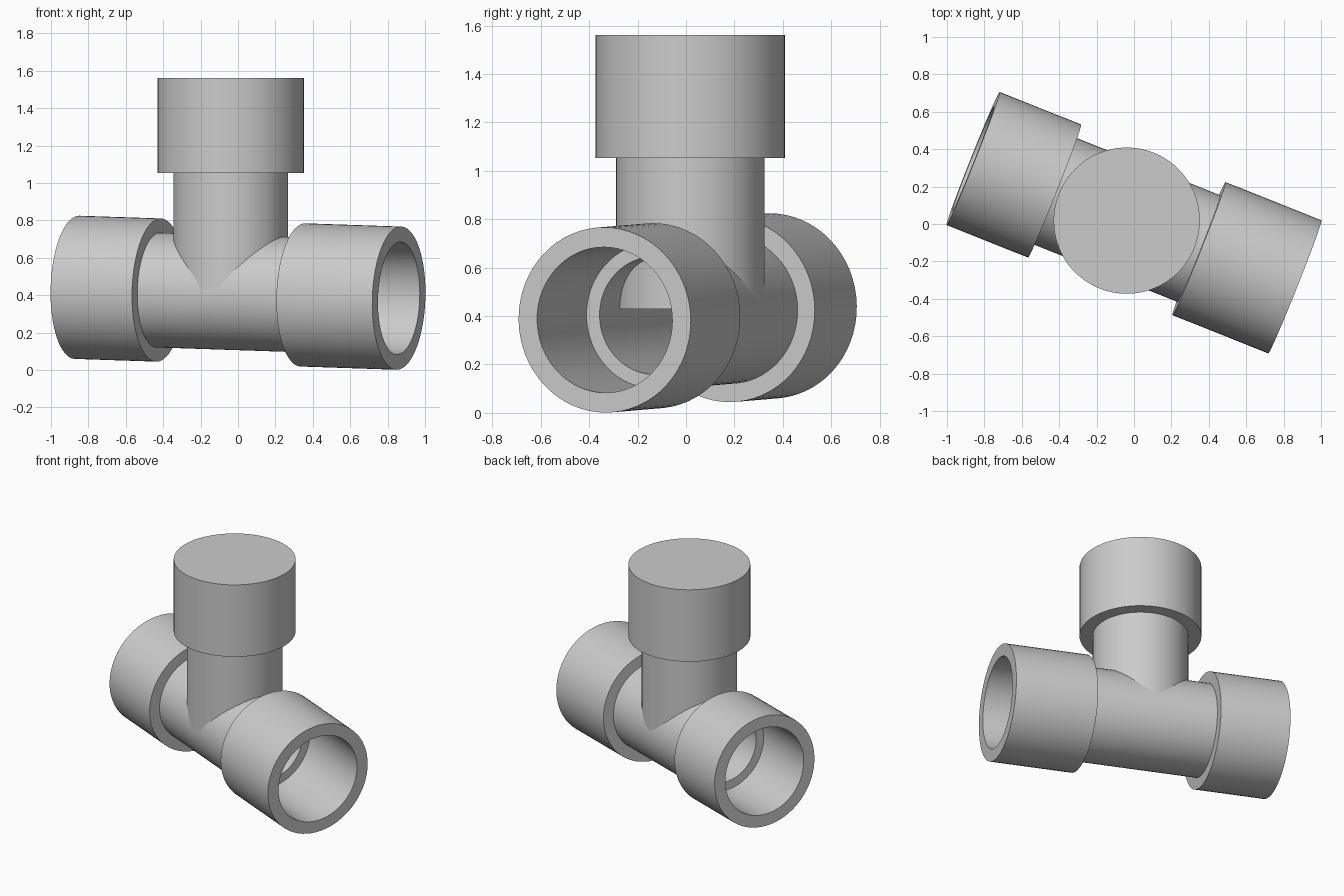
import bpy, bmesh, math
from mathutils import Vector, Matrix

if "Cube" in bpy.data.objects:
    bpy.data.objects.remove(bpy.data.objects["Cube"])

SEGMENTS = 64


def lathe(name, profile, matrix, closed):
    """Spin (radius, height) points about local z, then place with matrix."""
    bm = bmesh.new()
    verts = [bm.verts.new((r, 0, h)) for r, h in profile]
    pairs = list(zip(verts, verts[1:]))
    if closed:
        pairs.append((verts[-1], verts[0]))
    edges = [bm.edges.new(p) for p in pairs]
    bmesh.ops.spin(bm, geom=verts + edges, cent=(0, 0, 0), axis=(0, 0, 1),
                   angle=math.tau, steps=SEGMENTS, use_merge=False)
    bmesh.ops.remove_doubles(bm, verts=bm.verts, dist=1e-5)
    # Flat discs close any open rims
    rims = [e for e in bm.edges if e.is_boundary]
    if rims:
        bmesh.ops.holes_fill(bm, edges=rims, sides=0)
    bmesh.ops.recalc_face_normals(bm, faces=bm.faces)
    mesh = bpy.data.meshes.new(name)
    bm.to_mesh(mesh)
    bm.free()
    obj = bpy.data.objects.new(name, mesh)
    bpy.context.collection.objects.link(obj)
    obj.matrix_world = matrix
    bpy.ops.object.select_all(action='DESELECT')
    obj.select_set(True)
    bpy.context.view_layer.objects.active = obj
    bpy.ops.object.shade_smooth_by_angle(angle=math.radians(30))
    return obj


# Slightly sloping run pipe with a stepped, open socket at each end
left_end = Vector((-0.86, 0.35, 0.442))
right_end = Vector((0.86, -0.336, 0.384))
axis = right_end - left_end
length = axis.length
s1, s2 = 0.469, length - 0.552
socket_r, socket_bore, pipe_r, pipe_bore = 0.383, 0.301, 0.307, 0.243
run_profile = [
    (socket_r, 0), (socket_r, s1), (pipe_r, s1), (pipe_r, s2),
    (socket_r, s2), (socket_r, length), (socket_bore, length),
    (socket_bore, s2), (pipe_bore, s2), (pipe_bore, s1),
    (socket_bore, s1), (socket_bore, 0),
]
place = Matrix.Translation(left_end) @ axis.to_track_quat('Z', 'Y').to_matrix().to_4x4()
lathe("run_pipe", run_profile, place, True)

# Upright branch with a wider capped collar
branch_profile = [(0.307, 0.43), (0.307, 1.053), (0.391, 1.053), (0.391, 1.562)]
lathe("branch_pipe", branch_profile, Matrix.Translation((-0.039, 0.018, 0)), False)
